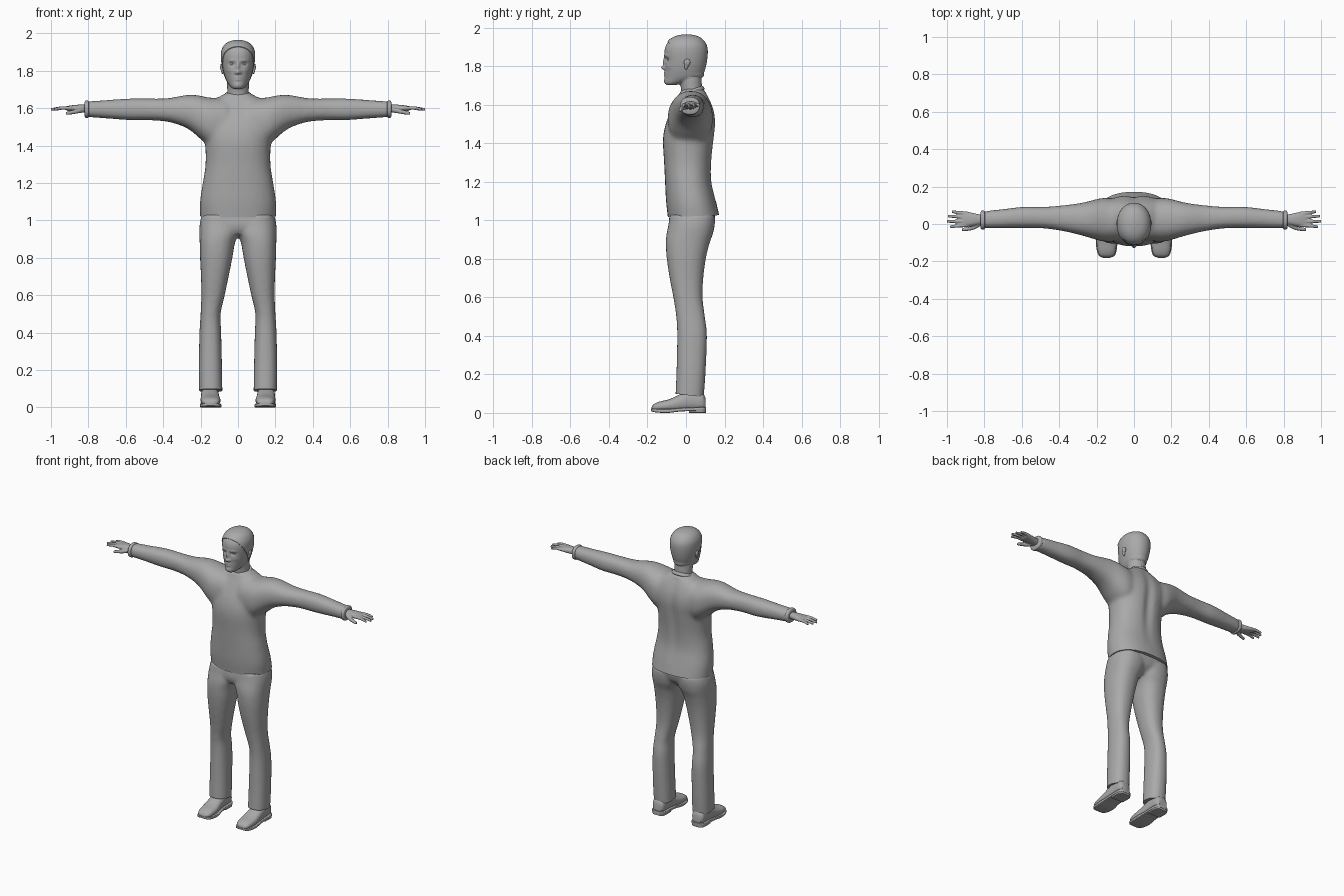
import bpy, bmesh, math
from mathutils import Vector

cube = bpy.data.objects.get("Cube")
if cube:
    bpy.data.objects.remove(cube, do_unlink=True)

grey = bpy.data.materials.new("plain grey")
grey.use_nodes = True
COLOR = (0.4, 0.4, 0.4, 1)
grey.diffuse_color = COLOR
grey.node_tree.nodes["Principled BSDF"].inputs["Base Color"].default_value = COLOR


def resample(rows, steps=4):
    """Smooth curve through the section rows."""
    out = []
    for i in range(len(rows) - 1):
        a, b = rows[max(i - 1, 0)], rows[i]
        c, d = rows[i + 1], rows[min(i + 2, len(rows) - 1)]
        for s in range(steps):
            t = s / steps
            out.append([q + 0.5 * t * (r - p + t * (2 * p - 5 * q + 4 * r - w + t * (3 * (q - r) + w - p)))
                        for p, q, r, w in zip(a, b, c, d)])
    return out + [list(rows[-1])]


def loft(bm, rows, axis, power=2.3, mirror=False, n=28):
    """Rows: position on axis, then min and max of the two other directions."""
    place = {"z": lambda t, a, b: (a, b, t), "x": lambda t, a, b: (t, a, b), "y": lambda t, a, b: (a, t, b)}[axis]
    for side in ((1, -1) if mirror else (1,)):
        rings = []
        for t, a0, a1, b0, b1 in resample(rows):
            ring = []
            for k in range(n):
                u = math.tau * k / n
                c, s = math.cos(u), math.sin(u)
                a = (a0 + a1) / 2 + (a1 - a0) / 2 * math.copysign(abs(c) ** (2 / power), c)
                b = (b0 + b1) / 2 + (b1 - b0) / 2 * math.copysign(abs(s) ** (2 / power), s)
                x, y, z = place(t, a, b)
                ring.append(bm.verts.new((x * side, y, z)))
            rings.append(ring)
        for r0, r1 in zip(rings, rings[1:]):
            for k in range(n):
                bm.faces.new((r0[k], r0[k - 1], r1[k - 1], r1[k]))
        bm.faces.new(rings[0])
        bm.faces.new(rings[-1])


def finish(bm, name, voxel=0, smooth=0):
    """Make the object; optionally fuse its volumes into one skin."""
    bmesh.ops.recalc_face_normals(bm, faces=bm.faces)
    mesh = bpy.data.meshes.new(name)
    bm.to_mesh(mesh)
    bm.free()
    obj = bpy.data.objects.new(name, mesh)
    bpy.context.collection.objects.link(obj)
    bpy.ops.object.select_all(action="DESELECT")
    obj.select_set(True)
    bpy.context.view_layer.objects.active = obj
    if voxel:
        fuse = obj.modifiers.new("fuse", "REMESH")
        fuse.mode, fuse.voxel_size = "VOXEL", voxel
        relax = obj.modifiers.new("relax", "SMOOTH")
        relax.factor, relax.iterations = 0.5, smooth
        for m in ("fuse", "relax"):
            bpy.ops.object.modifier_apply(modifier=m)
    obj.data.materials.clear()
    obj.data.materials.append(grey)
    bpy.ops.object.shade_smooth_by_angle(angle=math.radians(45))
    return obj


def trim(obj, point, outward):
    """Cut a clean hem and close it."""
    bm = bmesh.new()
    bm.from_mesh(obj.data)
    bmesh.ops.bisect_plane(bm, geom=bm.verts[:] + bm.edges[:] + bm.faces[:],
                           plane_co=point, plane_no=outward, clear_outer=True)
    bmesh.ops.holes_fill(bm, edges=[e for e in bm.edges if e.is_boundary], sides=0)
    bm.to_mesh(obj.data)
    bm.free()
    bpy.ops.object.shade_smooth_by_angle(angle=math.radians(45))


def sym(rows):
    return [(z, -w, w, y0, y1) for z, w, y0, y1 in rows]


def bell(d, r):
    return math.exp(-(d / r) ** 2)


# Sweater: trunk and sleeves fused together
bm = bmesh.new()
loft(bm, sym([(0.97, .2, -.09, .18), (1.02, .203, -.095, .174), (1.1, .204, -.104, .156),
              (1.2, .189, -.109, .134), (1.3, .174, -.114, .134), (1.42, .177, -.12, .147),
              (1.5, .195, -.106, .155), (1.56, .2, -.082, .149), (1.61, .18, -.058, .132),
              (1.645, .13, -.04, .115), (1.67, .085, -.03, .1), (1.685, .06, -.01, .085)]), "z")
loft(bm, [(.06, -.09, .13, 1.38, 1.652), (.15, -.095, .14, 1.4, 1.657), (.2, -.085, .133, 1.435, 1.667),
          (.25, -.07, .12, 1.478, 1.672), (.3, -.056, .11, 1.505, 1.667), (.38, -.038, .1, 1.528, 1.653),
          (.48, -.024, .092, 1.536, 1.652), (.58, -.022, .093, 1.536, 1.652),
          (.7, -.022, .08, 1.545, 1.644), (.815, -.024, .067, 1.553, 1.636)], "x", mirror=True)
sweater = finish(bm, "sweater", 0.012, 7)
for v in sweater.data.vertices:
    if v.co.y > 0.06 and 1.1 < v.co.z < 1.66:
        v.co.y -= 0.014 * bell(v.co.x, .03) * bell(v.co.z - 1.42, .2)
trim(sweater, (0, 0, 1.02), Vector((0, 0.04, -1)))

# Collar ring, tilted forward
bm = bmesh.new()
loft(bm, sym([(-.012, .066, -.061, .061), (-.006, .074, -.068, .068),
              (.008, .07, -.065, .065), (.012, .06, -.056, .056)]), "z", 2)
collar = finish(bm, "collar")
collar.location = (0, .03, 1.668)
collar.rotation_euler.x = math.radians(19)

# Cuffs
bm = bmesh.new()
loft(bm, [(.797, -.022, .066, 1.555, 1.635), (.801, -.029, .071, 1.549, 1.64),
          (.815, -.029, .071, 1.549, 1.64), (.82, -.022, .064, 1.556, 1.633)], "x", mirror=True)
finish(bm, "sleeve_cuffs")

# Trousers: legs and hips fused together
bm = bmesh.new()
loft(bm, [(1.03, -.02, .195, -.085, .15), (.98, -.02, .205, -.091, .15), (.93, -.006, .206, -.101, .14),
          (.88, .016, .205, -.105, .122), (.8, .03, .203, -.1, .103), (.7, .05, .198, -.085, .09),
          (.6, .071, .196, -.066, .086), (.5, .093, .2, -.051, .098), (.4, .09, .206, -.046, .109),
          (.2, .085, .21, -.05, .101), (.05, .083, .207, -.057, .09)], "z", mirror=True)
loft(bm, sym([(.925, .07, -.07, .09), (.95, .15, -.085, .12), (.98, .198, -.09, .143),
              (1.03, .195, -.086, .155)]), "z", 2.5)
trousers = finish(bm, "trousers", 0.01, 5)
trim(trousers, (0, 0, .093), Vector((0, -0.12, -1)))

# Shoes: uppers, soles and heels
bm = bmesh.new()
loft(bm, [(-.178, .13, .165, .018, .03), (-.168, .108, .184, .012, .045), (-.14, .097, .195, .008, .058),
          (-.09, .094, .2, .008, .07), (-.04, .1, .199, .008, .092), (.02, .104, .196, .01, .12),
          (.08, .106, .193, .01, .11), (.1, .12, .18, .015, .08)], "y", 2.4, mirror=True)
finish(bm, "shoe_uppers")
bm = bmesh.new()
loft(bm, [(-.181, .13, .165, .01, .022), (-.17, .104, .187, .005, .022), (-.14, .093, .199, .001, .02),
          (-.09, .089, .204, 0, .02), (-.02, .098, .2, .008, .026), (.08, .1, .198, .01, .03),
          (.105, .122, .178, .012, .03)], "y", 7, mirror=True)
loft(bm, [(.015, .102, .196, 0, .02), (.08, .102, .196, 0, .02), (.103, .122, .178, 0, .02)],
     "y", 8, mirror=True)
finish(bm, "shoe_soles")

# Hands: palm, four fingers and thumb fused together
bm = bmesh.new()
loft(bm, [(.78, .002, .048, 1.575, 1.618), (.83, -.004, .052, 1.577, 1.619), (.87, -.012, .061, 1.58, 1.618),
          (.91, -.014, .066, 1.586, 1.612), (.922, -.008, .06, 1.592, 1.608)], "x", mirror=True)


def finger(path, r0, r1):
    rows = []
    for i, (x, y, z) in enumerate(path):
        r = r0 + (r1 - r0) * i / (len(path) - 1)
        rows.append((x, y - r, y + r, z - r, z + r))
    x, y, z = path[-1]
    h = r1 / 2
    rows.append((x + h, y - h, y + h, z - h, z + h))
    loft(bm, rows, "x", 2, True, 12)


for y0, y1, tip in ((.056, .066, .97), (.036, .042, .991), (.014, .014, .997), (-.006, -.014, .98)):
    finger([(.89, y0, 1.6), (.94, (y0 + y1) / 2, 1.601), (tip, y1, 1.594)], .011, .0075)
finger([(.82, .005, 1.594), (.86, -.019, 1.584), (.915, -.03, 1.573)], .016, .009)
finish(bm, "hands", 0.004, 2)

# Head and neck
skull = sym([(1.703, .022, -.1, -.05), (1.713, .038, -.109, -.01), (1.74, .059, -.11, .08),
             (1.77, .071, -.109, .092), (1.8, .079, -.11, .101), (1.84, .086, -.111, .108),
             (1.88, .089, -.112, .11), (1.91, .085, -.104, .104), (1.937, .07, -.084, .086),
             (1.955, .045, -.053, .058), (1.964, .012, -.015, .02)])
bm = bmesh.new()
loft(bm, skull, "z", 2.1)
loft(bm, sym([(1.62, .062, -.025, .09), (1.68, .058, -.026, .084),
              (1.74, .058, -.035, .08), (1.8, .055, -.03, .07)]), "z", 2)
head = finish(bm, "head", 0.005, 4)

# Face relief: x, z, width, height, push (negative is forward)
relief = [(0, 1.822, .009, .024, -.01), (0, 1.792, .014, .011, -.018), (0, 1.766, .02, .005, -.006),
          (0, 1.753, .018, .006, -.006), (0, 1.722, .022, .013, -.005)]
for s in (1, -1):
    relief += [(s * .032, 1.836, .016, .01, .009), (s * .034, 1.855, .022, .007, -.004),
               (s * .013, 1.789, .007, .007, -.004), (s * .045, 1.8, .018, .014, -.003)]
for v in head.data.vertices:
    if v.co.y < -.045 and v.co.z > 1.7:
        v.co.y += sum(p * bell(v.co.x - x, w) * bell(v.co.z - z, h) for x, z, w, h, p in relief)

# Close-cropped hair
g = .003
bm = bmesh.new()
loft(bm, [(z + g / 2, a - g, b + g, c - g, d + g) for z, a, b, c, d in skull], "z", 2.1, n=40)
hair = finish(bm, "hair")
trim(hair, (0, -.085, 1.915), Vector((0, -.185, -.12)))
trim(hair, (0, 0, 1.735), Vector((0, 0, -1)))


def ball(bm, centre, size):
    made = bmesh.ops.create_uvsphere(bm, u_segments=20, v_segments=12, radius=1)["verts"]
    for v in made:
        v.co = Vector(centre) + Vector(a * b for a, b in zip(v.co, size))


# Eyes and ears
eyes, ears = bmesh.new(), bmesh.new()
for s in (1, -1):
    ball(eyes, (s * .032, -.087, 1.836), (.013, .012, .008))
    ball(ears, (s * .087, .006, 1.82), (.009, .018, .02))
    ball(ears, (s * .083, .001, 1.8), (.008, .011, .018))
finish(eyes, "eyes")
finish(ears, "ears", 0.004, 3)
